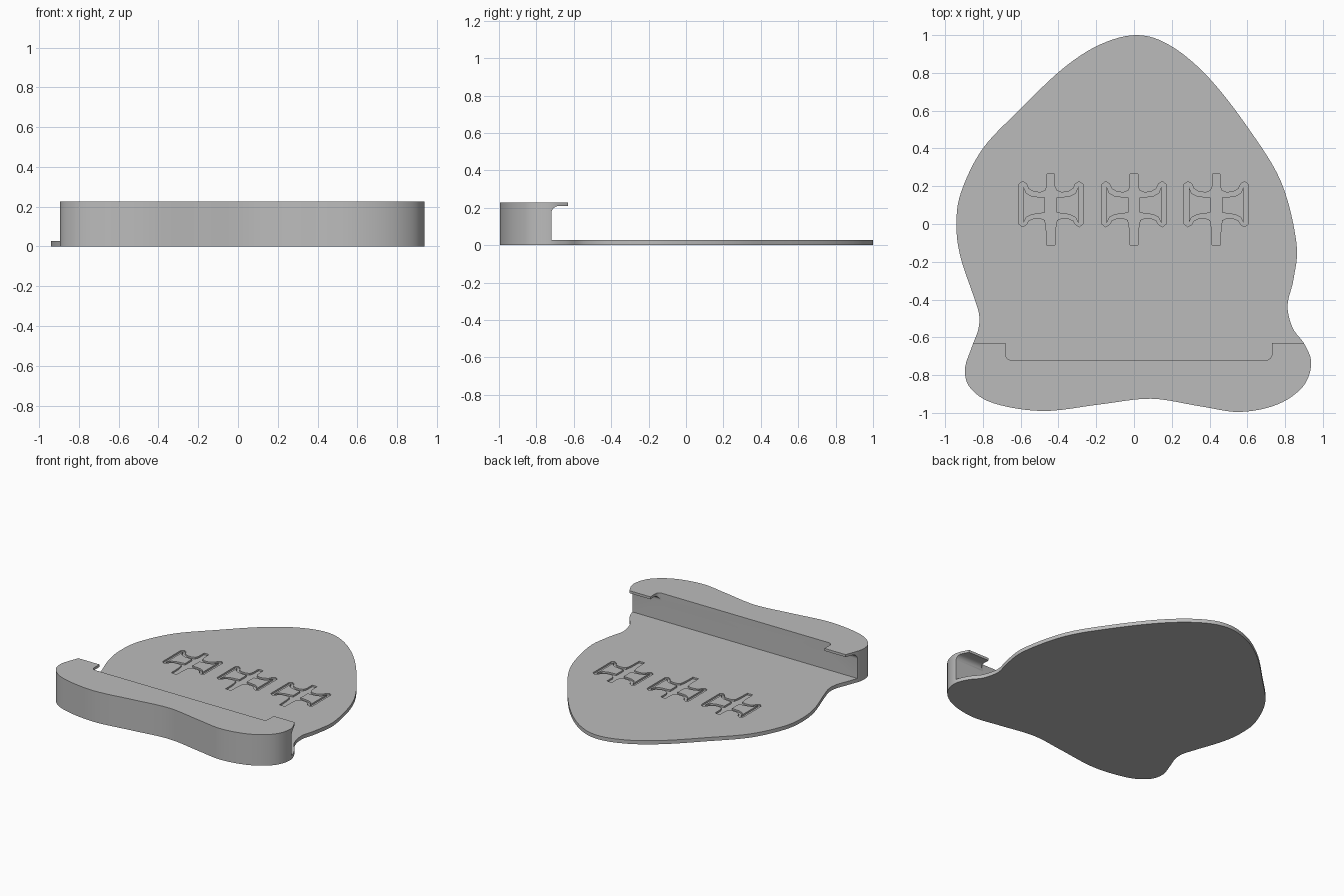
import bpy, bmesh, math
from mathutils import Vector

if "Cube" in bpy.data.objects:
    bpy.data.objects.remove(bpy.data.objects["Cube"])

grey = bpy.data.materials.new("plain_grey")
grey.use_nodes = True
grey.diffuse_color = (0.5, 0.5, 0.5, 1)
grey.node_tree.nodes["Principled BSDF"].inputs["Base Color"].default_value = grey.diffuse_color

BASE, TOP, WALL, LIP = 0.027, 0.227, -0.72, -0.63
GROOVE = 0.012


def smooth_loop(points, steps=6):
    """Closed Catmull-Rom curve through the points."""
    pts = [Vector(p) for p in points]
    out = []
    for i in range(len(pts)):
        a, b, c, d = (pts[(i + k) % len(pts)] for k in (-1, 0, 1, 2))
        for s in range(steps):
            t = s / steps
            out.append(0.5 * (2 * b + (c - a) * t + (2 * a - 5 * b + 4 * c - d) * t**2
                              + (3 * b - a - 3 * c + d) * t**3))
    return out


def arc(cx, cy, r, start, end, n=8):
    angles = [math.radians(start + (end - start) * i / n) for i in range(n + 1)]
    return [(cx + r * math.cos(a), cy + r * math.sin(a)) for a in angles]


def prism(name, profiles, lo, hi, along="z"):
    """Extrude flat profiles between lo and hi along z (xy) or x (yz)."""
    bm = bmesh.new()
    for profile in profiles:
        place = (lambda p: (p[0], p[1], lo)) if along == "z" else (lambda p: (lo, p[0], p[1]))
        face = bm.faces.new([bm.verts.new(place(p)) for p in profile])
        moved = bmesh.ops.extrude_face_region(bm, geom=[face])["geom"]
        shift = Vector((0, 0, hi - lo)) if along == "z" else Vector((hi - lo, 0, 0))
        bmesh.ops.translate(bm, vec=shift, verts=[v for v in moved if isinstance(v, bmesh.types.BMVert)])
    bmesh.ops.recalc_face_normals(bm, faces=bm.faces)
    mesh = bpy.data.meshes.new(name)
    bm.to_mesh(mesh)
    bm.free()
    mesh.materials.append(grey)
    obj = bpy.data.objects.new(name, mesh)
    bpy.context.collection.objects.link(obj)
    return obj


def select(obj):
    bpy.ops.object.select_all(action="DESELECT")
    obj.select_set(True)
    bpy.context.view_layer.objects.active = obj


def cut(obj, cutter):
    cutter.hide_render = True
    mod = obj.modifiers.new("cut", "BOOLEAN")
    mod.operation, mod.solver, mod.object = "DIFFERENCE", "EXACT", cutter
    select(obj)
    bpy.ops.object.modifier_apply(modifier=mod.name)
    bpy.data.objects.remove(cutter)


# Tray body: free-form outline, full height
outline = smooth_loop([
    (0.02, 1.0), (0.2, 0.94), (0.4, 0.77), (0.61, 0.5), (0.78, 0.22), (0.86, -0.1),
    (0.845, -0.29), (0.813, -0.43), (0.84, -0.55), (0.905, -0.64), (0.938, -0.74),
    (0.895, -0.86), (0.76, -0.955), (0.56, -0.995), (0.35, -0.965), (0.09, -0.925),
    (-0.18, -0.955), (-0.48, -0.99), (-0.74, -0.95), (-0.865, -0.87), (-0.895, -0.77),
    (-0.86, -0.655), (-0.825, -0.56), (-0.82, -0.48), (-0.85, -0.38), (-0.92, -0.17),
    (-0.94, 0.0), (-0.915, 0.17), (-0.8, 0.4), (-0.6, 0.61), (-0.38, 0.82), (-0.18, 0.95)])
body = prism("tray_body", [outline], 0, TOP)

# Clear the space above the floor, leaving the front wall and its lip
under = TOP - 0.018
space = [(WALL, BASE), (1.2, BASE), (1.2, 0.4), (LIP, 0.4), (LIP, under)]
space += arc(WALL + 0.04, under - 0.04, 0.04, 90, 180)
cut(body, prism("space_cutter", [space], -1.2, 1.2, along="x"))

# Open the middle of the lip, leaving a tab at each end
notch = [(0.73, -0.5), (-0.68, -0.5)]
notch += arc(-0.65, WALL + 0.03, 0.03, 180, 270) + arc(0.70, WALL + 0.03, 0.03, 270, 360)
cut(body, prism("notch_cutter", [notch], 0.1, 0.4))

# Engraved bow-tie ornaments with stems
half = [(0.02, 0.265), (0.02, 0.2), (0.03, 0.177), (0.055, 0.167), (0.09, 0.17), (0.118, 0.187),
        (0.13, 0.213), (0.15, 0.225), (0.17, 0.21), (0.17, 0.0), (0.15, -0.015), (0.13, -0.003),
        (0.118, 0.018), (0.09, 0.03), (0.055, 0.03), (0.032, 0.02), (0.025, -0.02), (0.022, -0.112)]
wing = [(0.145, 0.198), (0.13, 0.163), (0.1, 0.147), (0.06, 0.143), (0.03, 0.14),
        (0.03, 0.06), (0.06, 0.055), (0.1, 0.05), (0.13, 0.035), (0.145, 0.005)]
centres = (-0.44, 0.0, 0.435)
ornament = half + [(-x, y) for x, y in reversed(half)]
cut(body, prism("groove_cutter", [[(x + c, y) for x, y in ornament] for c in centres],
                BASE - GROOVE, 0.1))

# Raised islands inside each ornament, flush with the floor
wings = [[(side * x + c, y) for x, y in wing] for c in centres for side in (1, -1)]
islands = prism("ornament_islands", wings, BASE - GROOVE - 0.002, BASE)

for obj in (body, islands):
    select(obj)
    bpy.ops.object.shade_smooth_by_angle(angle=math.radians(30))
